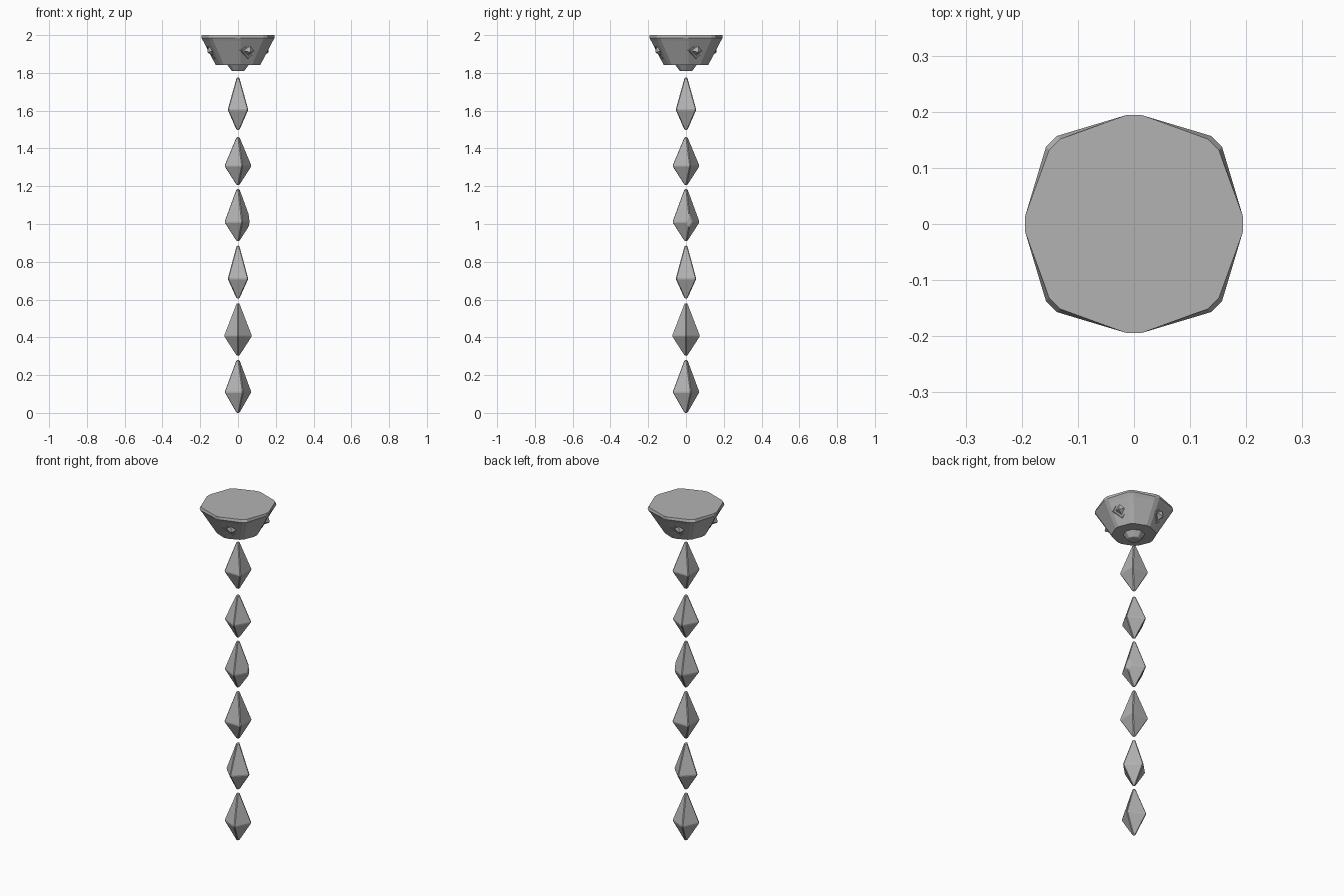
import bpy, bmesh, math
from mathutils import Matrix, Vector

if "Cube" in bpy.data.objects:
    bpy.data.objects.remove(bpy.data.objects["Cube"])

stone = bpy.data.materials.new("grey stone")
stone.diffuse_color = (0.45, 0.45, 0.45, 1)
stone.use_nodes = True
stone.node_tree.nodes["Principled BSDF"].inputs["Base Color"].default_value = stone.diffuse_color


def finish(bm, name, bevel=0.0):
    bmesh.ops.recalc_face_normals(bm, faces=bm.faces[:])
    me = bpy.data.meshes.new(name)
    bm.to_mesh(me)
    bm.free()
    me.materials.append(stone)
    ob = bpy.data.objects.new(name, me)
    bpy.context.collection.objects.link(ob)
    if bevel:
        m = ob.modifiers.new("bevel", 'BEVEL')
        m.width = bevel
        m.segments = 1
        m.limit_method = 'ANGLE'
        m.angle_limit = math.radians(20)
    return ob


def loft(rings):
    """Closed solid through rings of equal point count."""
    bm = bmesh.new()
    loops = [[bm.verts.new(p) for p in ring] for ring in rings]
    n = len(loops[0])
    for a, b in zip(loops, loops[1:]):
        for i in range(n):
            bm.faces.new((a[i], a[(i + 1) % n], b[(i + 1) % n], b[i]))
    bm.faces.new(loops[0])
    bm.faces.new(loops[-1])
    return bm


def ring(r, z, n, start=0.0):
    return [(r * math.cos(start + math.tau * i / n),
             r * math.sin(start + math.tau * i / n), z) for i in range(n)]


def blunt_octagon(r_axis, r_diag, z, cut):
    """Octagon with corners on the axes and diagonals, each corner cut flat."""
    pts = []
    for i in range(8):
        a = math.tau * i / 8
        r = r_diag if i % 2 else r_axis
        for s in (-1, 1):
            pts.append((r * math.cos(a) - s * cut * math.sin(a),
                        r * math.sin(a) + s * cut * math.cos(a), z))
    return pts


# ceiling cap
finish(loft([blunt_octagon(0.118, 0.118, 1.842, 0.012),
             blunt_octagon(0.184, 0.196, 1.968, 0.014),
             blunt_octagon(0.194, 0.208, 1.985, 0.014),
             blunt_octagon(0.194, 0.200, 2.0, 0.014)]), "ceiling_cap")

# small boss under the cap
finish(loft([ring(0.034, 1.81, 8), ring(0.060, 1.845, 8)]), "cap_boss", 0.003)

# four diamond studs on every other side of the cap
for i in range(4):
    a = math.radians(22.5 + 90 * i)
    tilt = math.radians(24.8)
    out = Vector((math.cos(a) * math.cos(tilt), math.sin(a) * math.cos(tilt), -math.sin(tilt)))
    side = Vector((-math.sin(a), math.cos(a), 0))
    up = out.cross(side)
    mat = Matrix((side, up, out)).transposed().to_4x4()
    mat.translation = Vector((0.146 * math.cos(a), 0.146 * math.sin(a), 1.922))
    bm = loft([ring(0.054, -0.012, 4), ring(0.054, 0.004, 4), ring(0.046, 0.010, 4),
               ring(0.037, 0.003, 4), ring(0.033, 0.006, 4), ring(0.004, 0.030, 4)])
    bm.transform(mat)
    finish(bm, f"cap_stud_{i + 1}")

# hanging crystals: top, widest and bottom height, turn in degrees
crystals = [(1.775, 1.605, 1.497, 45), (1.46, 1.307, 1.207, 17), (1.185, 1.01, 0.91, 17),
            (0.885, 0.71, 0.605, 45), (0.58, 0.407, 0.303, 0), (0.28, 0.11, 0.0, 20)]
for i, (top, mid, low, turn) in enumerate(crystals):
    t = math.radians(turn)
    bm = loft([ring(0.010, low, 4, t), ring(0.077, mid, 4, t), ring(0.010, top, 4, t)])
    if i == 2:  # chipped corner
        d = Vector((math.cos(t), math.sin(t), 0))
        bmesh.ops.bisect_plane(bm, geom=bm.verts[:] + bm.edges[:] + bm.faces[:],
                               plane_co=d * 0.060, plane_no=d, clear_outer=True)
        bmesh.ops.holes_fill(bm, edges=[e for e in bm.edges if e.is_boundary])
    finish(bm, f"crystal_{i + 1}", 0.004)
